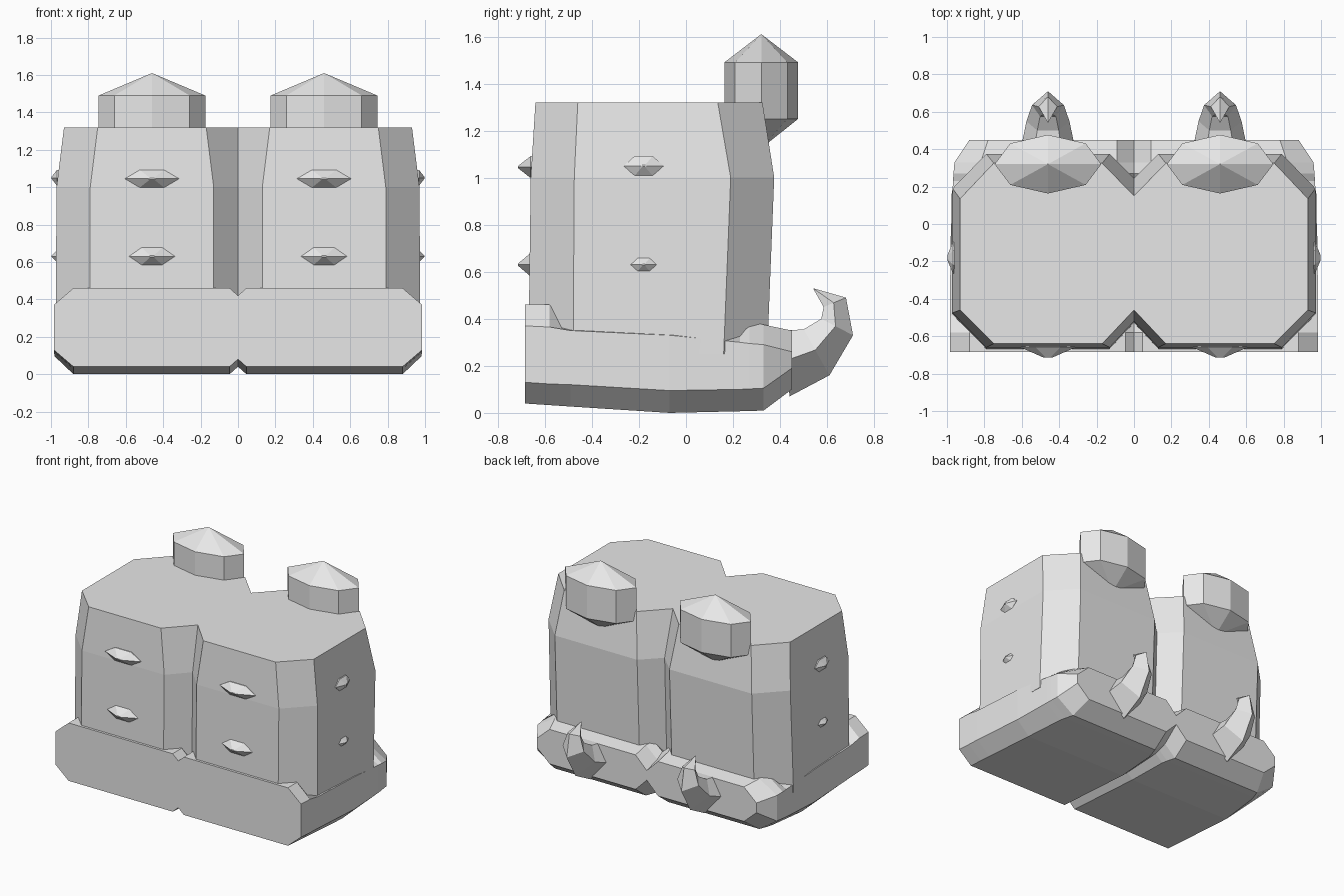
import bpy
import bmesh
from math import cos, sin, pi, radians
from mathutils import Matrix, Vector

cube = bpy.data.objects.get("Cube")
if cube:
    bpy.data.objects.remove(cube, do_unlink=True)

grey = bpy.data.materials.new("plain_grey")
grey.use_nodes = True
grey.diffuse_color = (0.8, 0.8, 0.8, 1)
grey.node_tree.nodes["Principled BSDF"].inputs["Base Color"].default_value = (0.8, 0.8, 0.8, 1)


def finish(name, bm):
    """Turn a bmesh for the left half into an object mirrored across x."""
    bmesh.ops.recalc_face_normals(bm, faces=bm.faces)
    mesh = bpy.data.meshes.new(name)
    bm.to_mesh(mesh)
    bm.free()
    mesh.materials.append(grey)
    ob = bpy.data.objects.new(name, mesh)
    bpy.context.collection.objects.link(ob)
    mirror = ob.modifiers.new("mirror", "MIRROR")
    mirror.use_clip = True
    return ob


def loft(name, rings, closed=True, tip=None):
    """Skin equal rings of points; cap the ends or run to a tip."""
    bm = bmesh.new()
    rows = [[bm.verts.new(p) for p in ring] for ring in rings]
    n = len(rows[0])
    for a, b in zip(rows, rows[1:]):
        for i in range(n if closed else n - 1):
            j = (i + 1) % n
            bm.faces.new((a[i], a[j], b[j], b[i]))
    bm.faces.new(rows[0])
    if tip:
        t = bm.verts.new(tip)
        for i in range(n):
            bm.faces.new((rows[-1][i], rows[-1][(i + 1) % n], t))
    else:
        bm.faces.new(rows[-1])
    return finish(name, bm)


# Boot shaft: chamfered outline, tapering near the top
def shaft_ring(z, side, outer, inner, front, front_corner, back, back_corner, notch_f, notch_b):
    return [(0, notch_f, z), (inner, front, z), (outer, front, z), (side, front_corner, z),
            (side, back_corner, z), (outer, back, z), (inner, back, z), (0, notch_b, z)]


loft("boot_shaft", [
    shaft_ring(0.25, 0.975, 0.79, 0.13, -0.67, -0.48, 0.345, 0.16, -0.53, 0.22),
    shaft_ring(1.0, 0.97, 0.79, 0.13, -0.66, -0.475, 0.375, 0.19, -0.52, 0.245),
    shaft_ring(1.32, 0.93, 0.75, 0.17, -0.64, -0.46, 0.325, 0.135, -0.46, 0.15),
], closed=False)


# Foot: chamfered sections from the front to the back
def foot_ring(y, zb, zl, zu, zt, side, edge, inner, gap):
    return [(0, y, zb + gap), (inner, y, zb), (edge, y, zb), (side, y, zl),
            (side, y, zu), (edge, y, zt), (inner, y, zt), (0, y, zt - gap)]


loft("boot_foot", [
    foot_ring(-0.685, 0.04, 0.13, 0.37, 0.46, 0.985, 0.88, 0.045, 0.04),
    foot_ring(-0.58, 0.033, 0.123, 0.365, 0.46, 0.985, 0.88, 0.045, 0.04),
    foot_ring(-0.49, 0.027, 0.12, 0.35, 0.36, 0.985, 0.88, 0.045, 0.04),
    foot_ring(-0.07, 0.0, 0.095, 0.33, 0.35, 0.98, 0.88, 0.045, 0.04),
    foot_ring(0.23, 0.007, 0.1, 0.30, 0.35, 0.968, 0.85, 0.06, 0.05),
    foot_ring(0.27, 0.008, 0.102, 0.295, 0.388, 0.965, 0.84, 0.07, 0.06),
    foot_ring(0.33, 0.01, 0.105, 0.29, 0.375, 0.96, 0.82, 0.09, 0.08),
    foot_ring(0.45, 0.1, 0.19, 0.26, 0.35, 0.88, 0.78, 0.09, 0.09),
], closed=False)


# Hooked claw at the back, ridged on its outer side
def claw_ring(inner, outer, w, x=0.46):
    a, b = Vector((0, *inner)), Vector((0, *outer))
    ring = []
    for u, t in ((-0.5, 0), (0.5, 0), (1, 0.45), (0, 1), (-1, 0.45)):
        p = a.lerp(b, t)
        ring.append((x + u * w, p.y, p.z))
    return ring


loft("back_claw", [
    claw_ring((0.42, 0.35), (0.44, 0.07), 0.14),
    claw_ring((0.50, 0.355), (0.61, 0.16), 0.115),
    claw_ring((0.575, 0.40), (0.71, 0.33), 0.085),
    claw_ring((0.585, 0.45), (0.68, 0.49), 0.05),
], tip=(0.46, 0.54, 0.53))


# Flattened octagonal knob with a point above and below
def knob_ring(z, s=1.0):
    return [(0.46 + 0.285 * s * cos(k * pi / 4), 0.32 + 0.157 * s * sin(k * pi / 4), z)
            for k in range(8)]


loft("knob", [knob_ring(1.13, 0.04), knob_ring(1.25), knob_ring(1.49)], tip=(0.46, 0.32, 1.61))


# Low studs on the front and the outer side
def stud(name, centre, half_w, half_h, depth, turn):
    place = Matrix.Translation(centre) @ Matrix.Rotation(radians(turn), 4, "Z")
    flat = 0.45 * half_w
    outline = [(-half_w, 0), (-flat, half_h), (flat, half_h),
               (half_w, 0), (flat, -half_h), (-flat, -half_h)]
    base = [place @ Vector((x, 0.03, z)) for x, z in outline]
    rim = [place @ Vector((x, 0, z)) for x, z in outline]
    nose = [place @ Vector((x * 0.15, -depth, z * 0.08)) for x, z in outline]
    loft(name, [base, rim, nose])


stud("front_stud_upper", (0.46, -0.66, 1.045), 0.145, 0.047, 0.055, 0)
stud("front_stud_lower", (0.46, -0.664, 0.63), 0.125, 0.047, 0.051, 0)
stud("side_stud_upper", (0.968, -0.18, 1.05), 0.085, 0.042, 0.03, 90)
stud("side_stud_lower", (0.97, -0.18, 0.63), 0.06, 0.03, 0.028, 90)
